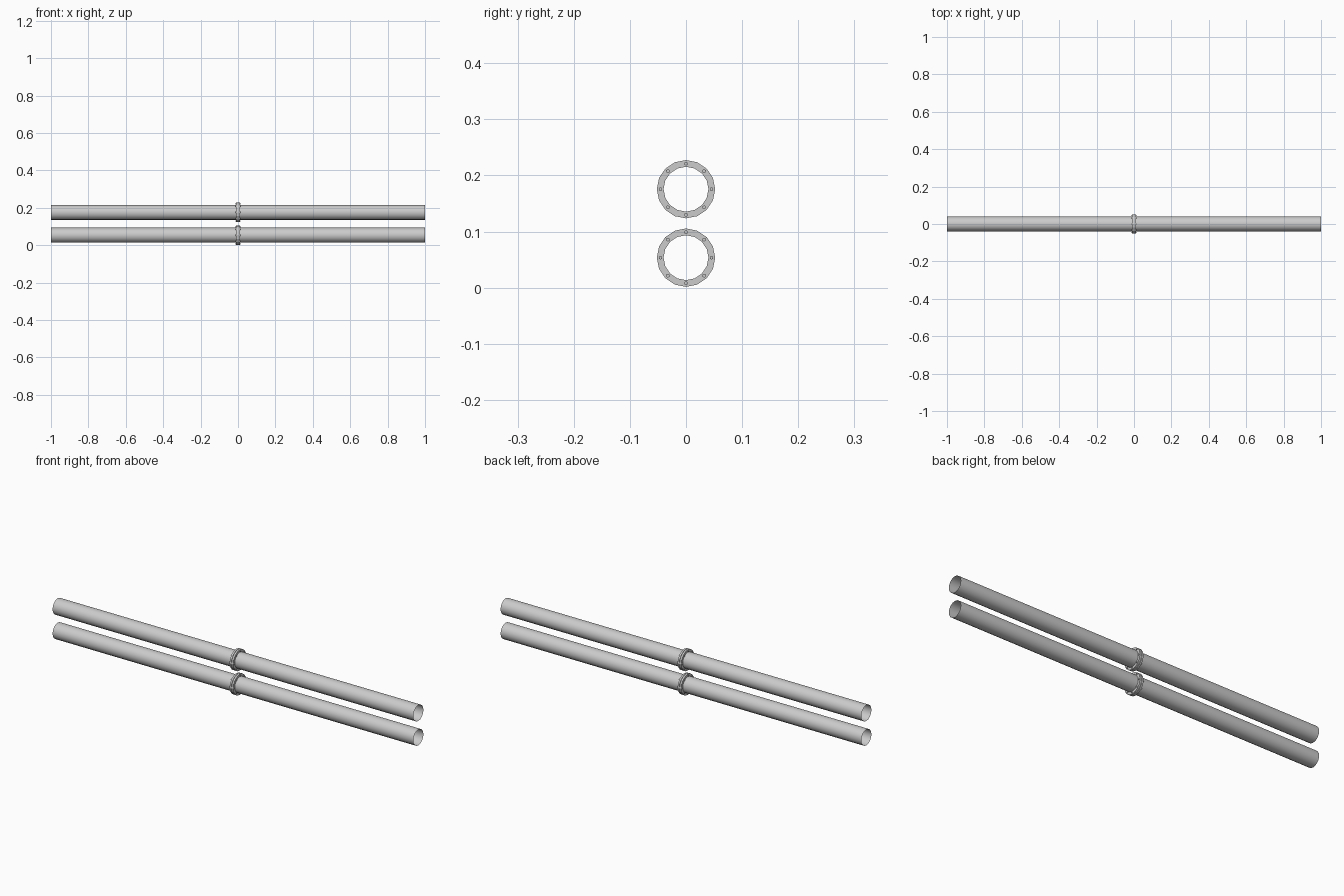
import bpy, bmesh, math

if "Cube" in bpy.data.objects:
    bpy.data.objects.remove(bpy.data.objects["Cube"])

R, RF, RB = 0.04, 0.052, 0.0455   # pipe, flange, bolt-circle radii
SIDES = 16


def lathe_x(name, profile, zc, n, y=0.0, closed=False, smooth=False):
    """Spin an (x, radius) profile about an x-parallel axis."""
    bm = bmesh.new()
    rings = [[bm.verts.new((x, y + r * math.sin(2 * math.pi * i / n),
                            zc + r * math.cos(2 * math.pi * i / n)))
              for i in range(n)] for x, r in profile]
    pairs = list(zip(rings, rings[1:] + (rings[:1] if closed else [])))
    if not closed:
        pairs = pairs[:len(rings) - 1]
    for a, b in pairs:
        for i in range(n):
            j = (i + 1) % n
            bm.faces.new((a[i], a[j], b[j], b[i]))
    return bm, name, rings


def finish(bm, name, smooth=False):
    bmesh.ops.recalc_face_normals(bm, faces=bm.faces)
    me = bpy.data.meshes.new(name)
    bm.to_mesh(me)
    bm.free()
    if smooth:
        me.polygons.foreach_set("use_smooth", [True] * len(me.polygons))
    ob = bpy.data.objects.new(name, me)
    bpy.context.collection.objects.link(ob)
    return ob


for label, zc in (("lower", 0.0535), ("upper", 0.1755)):
    # two open pipe lengths meeting at the joint
    for side, s in (("left", -1), ("right", 1)):
        bm, name, _ = lathe_x(f"{label}_pipe_{side}", [(0, R), (s, R)], zc, SIDES)
        finish(bm, name, True)
        # flange ring on each pipe end
        prof = [(s * 0.001, R), (s * 0.001, RF), (s * 0.010, RF), (s * 0.010, R)]
        bm, name, _ = lathe_x(f"{label}_flange_{side}", prof, zc, SIDES, closed=True)
        finish(bm, name)
    # eight through bolts around the flange
    for k in range(8):
        a = k * math.pi / 4
        prof = [(-0.014, 0.0035), (0.014, 0.0035)]
        bm, name, rings = lathe_x(f"{label}_bolt_{k + 1}", prof,
                                  zc + RB * math.cos(a), 6, y=RB * math.sin(a))
        for r in rings:
            bm.faces.new(r)
        finish(bm, name)
